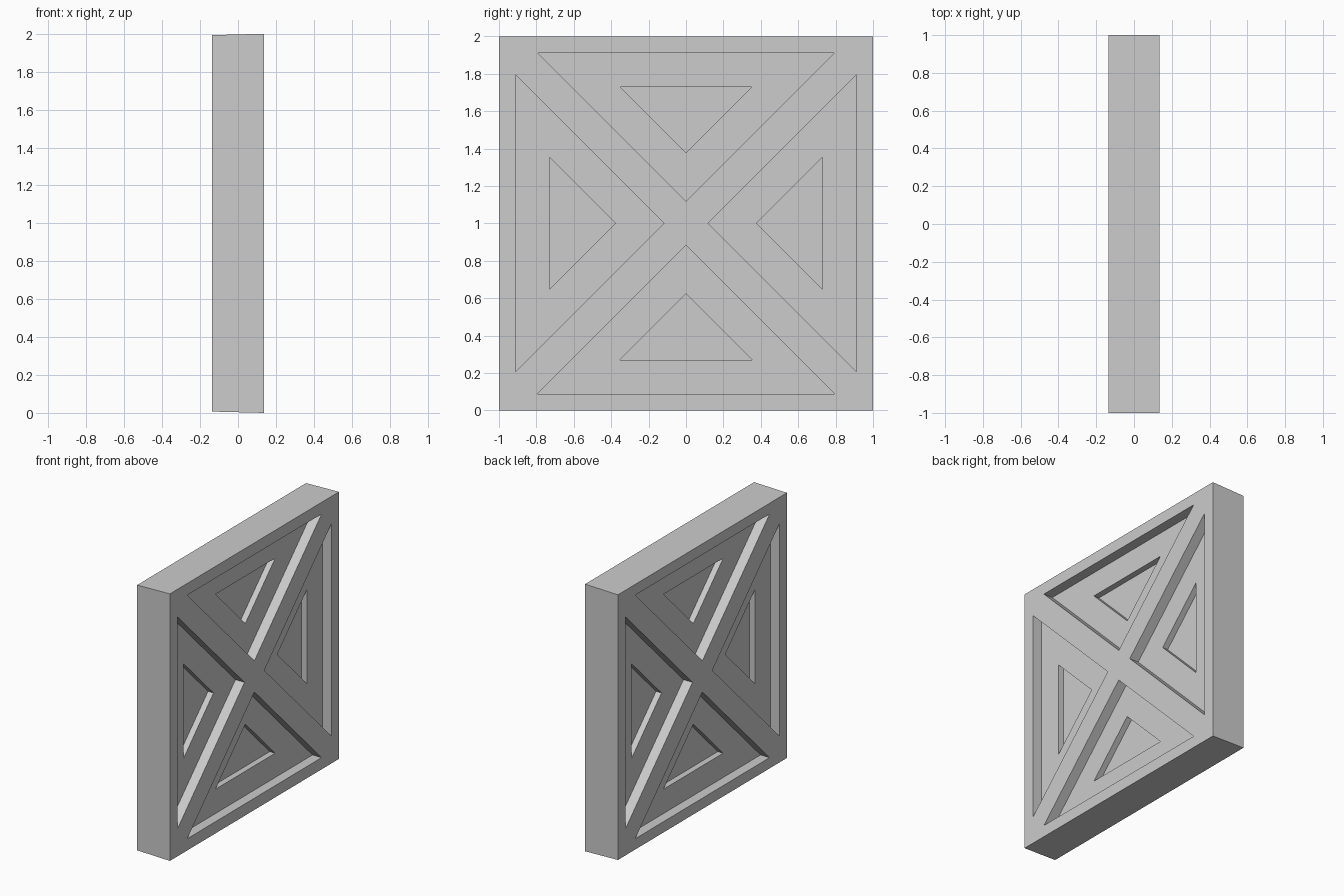
import bpy, bmesh
from math import sin, cos, pi

cube = bpy.data.objects.get("Cube")
if cube:
    bpy.data.objects.remove(cube, do_unlink=True)

HALF = 0.136          # half of the panel thickness
CENTRE_Z = 1.0

grey = bpy.data.materials.new("light_grey")
grey.use_nodes = True
colour = (0.604, 0.604, 0.604, 1)
grey.diffuse_color = colour
grey.node_tree.nodes["Principled BSDF"].inputs["Base Color"].default_value = colour


def add_object(name, bm):
    bmesh.ops.recalc_face_normals(bm, faces=bm.faces)
    mesh = bpy.data.meshes.new(name)
    bm.to_mesh(mesh)
    bm.free()
    mesh.materials.append(grey)
    obj = bpy.data.objects.new(name, mesh)
    bpy.context.collection.objects.link(obj)
    return obj


def add_prism(bm, outline, x0, x1):
    """Close a solid between two copies of a (y, z) outline."""
    a = [bm.verts.new((x0, y, z)) for y, z in outline]
    b = [bm.verts.new((x1, y, z)) for y, z in outline]
    bm.faces.new(a)
    bm.faces.new(b[::-1])
    for i in range(len(a)):
        j = (i + 1) % len(a)
        bm.faces.new((a[i], b[i], b[j], a[j]))


def triangle_cutters(name, apex, base, depth):
    """Four triangles pointing at the centre, on both faces of the panel."""
    bm = bmesh.new()
    spread = base - apex
    for quarter in range(4):
        c, s = cos(quarter * pi / 2), sin(quarter * pi / 2)
        points = [(0, apex), (spread, base), (-spread, base)]
        outline = [(u * c - v * s, u * s + v * c + CENTRE_Z) for u, v in points]
        for side in (-1, 1):
            add_prism(bm, outline, side * (HALF - depth), side * (HALF + 0.1))
    obj = add_object(name, bm)
    obj.hide_render = True
    return obj


# Square slab, very slightly shorter on its right-hand face
bm = bmesh.new()
add_prism(bm, [(-1, 0), (1, 0), (1, 2), (-1, 2)], -HALF, HALF)
for v in bm.verts:
    if v.co.x < 0:
        v.co.z = 0.007 if v.co.z < 1 else 1.993
panel = add_object("wall_panel", bm)

# Large triangular recesses, then smaller ones sunk into their floors
cutters = [triangle_cutters("outer_recess_cutter", 0.117, 0.912, 0.075),
           triangle_cutters("inner_recess_cutter", 0.377, 0.73, 0.12)]
bpy.context.view_layer.objects.active = panel
for cutter in cutters:
    mod = panel.modifiers.new(cutter.name, "BOOLEAN")
    mod.operation = "DIFFERENCE"
    mod.solver = "EXACT"
    mod.object = cutter
    bpy.ops.object.modifier_apply(modifier=mod.name)
    bpy.data.objects.remove(cutter, do_unlink=True)
